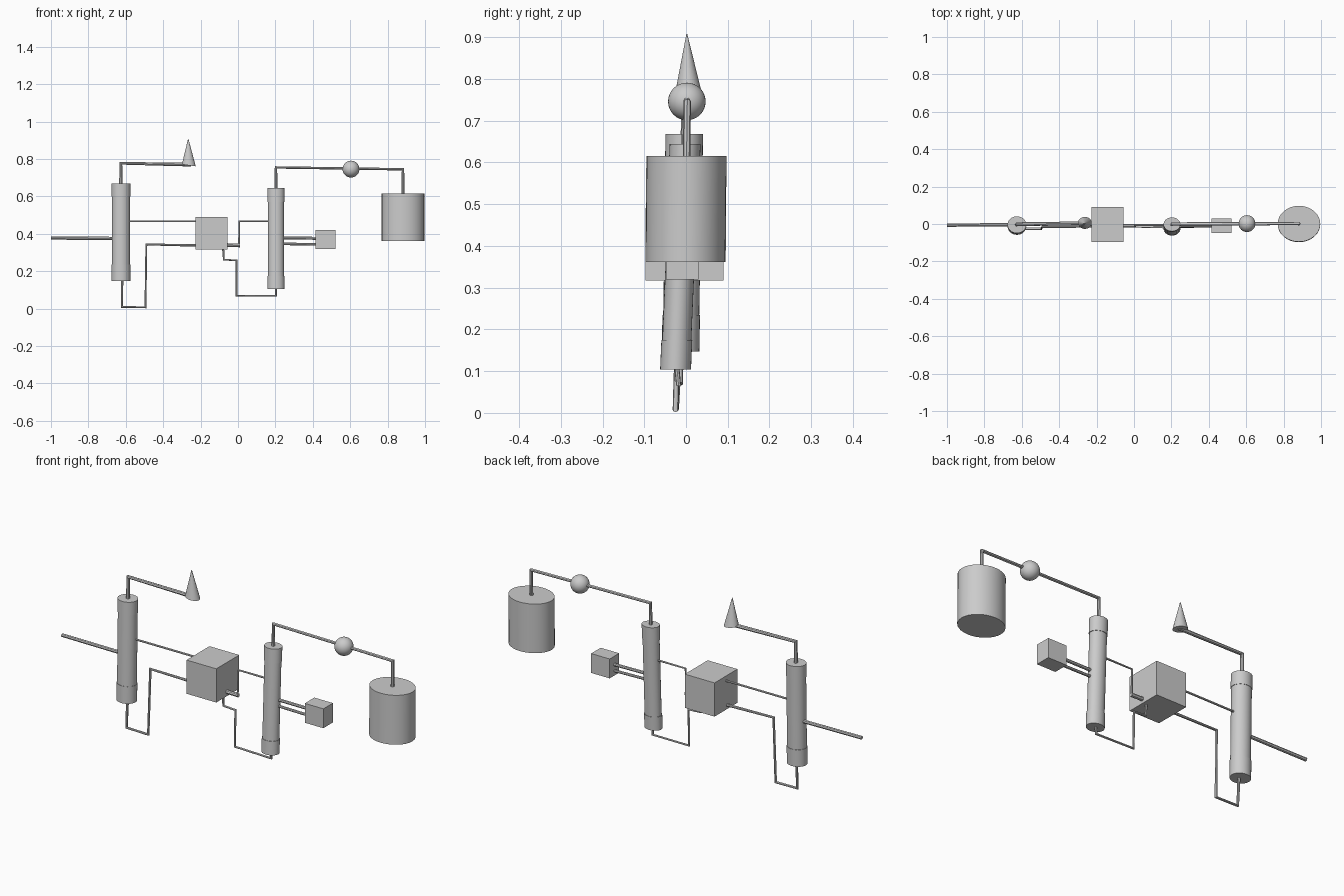
import bpy, bmesh, math
from mathutils import Vector

if "Cube" in bpy.data.objects:
    bpy.data.objects.remove(bpy.data.objects["Cube"])


def loft(name, rings, sides=32):
    """Capped stack of horizontal ellipses: (x, y, z, rx, ry)."""
    bm = bmesh.new()
    loops = []
    for x, y, z, rx, ry in rings:
        loops.append([bm.verts.new((x + rx * math.cos(a), y + ry * math.sin(a), z))
                      for a in (2 * math.pi * i / sides for i in range(sides))])
    for a, b in zip(loops, loops[1:]):
        for i in range(sides):
            j = (i + 1) % sides
            bm.faces.new((a[i], a[j], b[j], b[i]))
    bm.faces.new(loops[0][::-1])
    bm.faces.new(loops[-1])
    me = bpy.data.meshes.new(name)
    bm.to_mesh(me)
    bm.free()
    ob = bpy.data.objects.new(name, me)
    bpy.context.collection.objects.link(ob)
    bpy.context.view_layer.objects.active = ob
    ob.select_set(True)
    bpy.ops.object.shade_smooth_by_angle(angle=math.radians(30))
    ob.select_set(False)
    return ob


def column(name, x, top, bottom, cuts, r, body):
    """Column with two end caps; its axis leans slightly in y."""
    (zt, yt), (zb, yb) = top, bottom

    def ring(z, s):
        y = yb + (yt - yb) * (z - zb) / (zt - zb)
        return (x, y, z, r[0] * s, r[1] * s)
    lo, hi = cuts
    loft(name + "_body", [ring(lo, body), ring((lo + hi) / 2, body), ring(hi, body)])
    loft(name + "_bottom_cap", [ring(zb, 1), ring(lo, 1)])
    loft(name + "_top_cap", [ring(hi, 1), ring(zt, 1)])


def box(name, lo, hi):
    lo, hi = Vector(lo), Vector(hi)
    bpy.ops.mesh.primitive_cube_add(size=1, location=(lo + hi) / 2)
    ob = bpy.context.object
    ob.name = name
    ob.scale = hi - lo


def pipe(name, points, r):
    cu = bpy.data.curves.new(name, 'CURVE')
    cu.dimensions = '3D'
    cu.bevel_depth = r
    cu.bevel_resolution = 2
    cu.use_fill_caps = True
    sp = cu.splines.new('POLY')
    sp.points.add(len(points) - 1)
    for p, co in zip(sp.points, points):
        p.co = (*co, 1)
    sp.use_smooth = False
    bpy.context.collection.objects.link(bpy.data.objects.new(name, cu))


# Columns
column("left_column", -0.626, (0.668, -0.004), (0.147, -0.013),
       (0.235, 0.60), (0.05, 0.045), 0.96)
column("right_column", 0.203, (0.644, -0.002), (0.104, -0.025),
       (0.175, 0.57), (0.045, 0.037), 0.94)

# Tank, boxes, ball and flame cone
loft("storage_tank", [(0.882, -0.001, 0.361, 0.114, 0.096),
                      (0.882, 0.001, 0.615, 0.114, 0.096)])
box("exchanger_box", (-0.226, -0.097, 0.317), (-0.056, 0.09, 0.491))
box("reboiler_box", (0.415, -0.048, 0.32), (0.521, 0.03, 0.42))
bpy.ops.mesh.primitive_uv_sphere_add(segments=32, ring_count=16, radius=0.045,
                                     location=(0.604, 0.002, 0.746))
bpy.context.object.name = "pump_ball"
bpy.ops.object.shade_smooth()
cone = loft("flare_cone", [(-0.263, 0.006, 0.766, 0.037, 0.032),
                           (-0.266, 0.002, 0.908, 0.001, 0.001)])
for v in cone.data.vertices:  # base dips slightly towards +x
    if v.co.z < 0.8:
        v.co.z -= 0.14 * (v.co.x + 0.263)

# Thick pipes
pipe("inlet_pipe", [(-1, -0.006, 0.378), (-0.65, -0.004, 0.375)], 0.009)
pipe("flare_pipe", [(-0.626, -0.003, 0.65), (-0.626, -0.001, 0.777),
                    (-0.25, 0.004, 0.77)], 0.01)
pipe("tank_pipe", [(0.203, -0.002, 0.63), (0.203, 0, 0.755),
                   (0.882, 0.003, 0.745), (0.882, 0.001, 0.6)], 0.009)
pipe("reboiler_upper_pipe", [(0.22, -0.012, 0.378), (0.43, -0.01, 0.376)], 0.008)
pipe("reboiler_lower_pipe", [(0.22, -0.014, 0.347), (0.43, -0.012, 0.343)], 0.007)

# Thin pipes
pipe("left_return_pipe", [(-0.62, -0.015, 0.16), (-0.62, -0.024, 0.009),
                          (-0.495, -0.025, 0.007), (-0.49, -0.015, 0.343),
                          (-0.21, -0.012, 0.338)], 0.007)
pipe("left_feed_pipe", [(-0.6, -0.004, 0.467), (-0.2, -0.003, 0.467)], 0.005)
pipe("right_return_pipe", [(0.203, -0.023, 0.12), (0.203, -0.018, 0.068),
                           (-0.008, -0.013, 0.07), (-0.008, -0.01, 0.258),
                           (-0.076, -0.01, 0.262), (-0.08, -0.009, 0.33)], 0.006)
pipe("right_feed_stub", [(-0.07, -0.01, 0.34), (0.01, -0.01, 0.338)], 0.01)
pipe("right_feed_pipe", [(0.005, -0.01, 0.338), (0.007, -0.006, 0.467),
                         (0.18, -0.006, 0.467)], 0.005)
